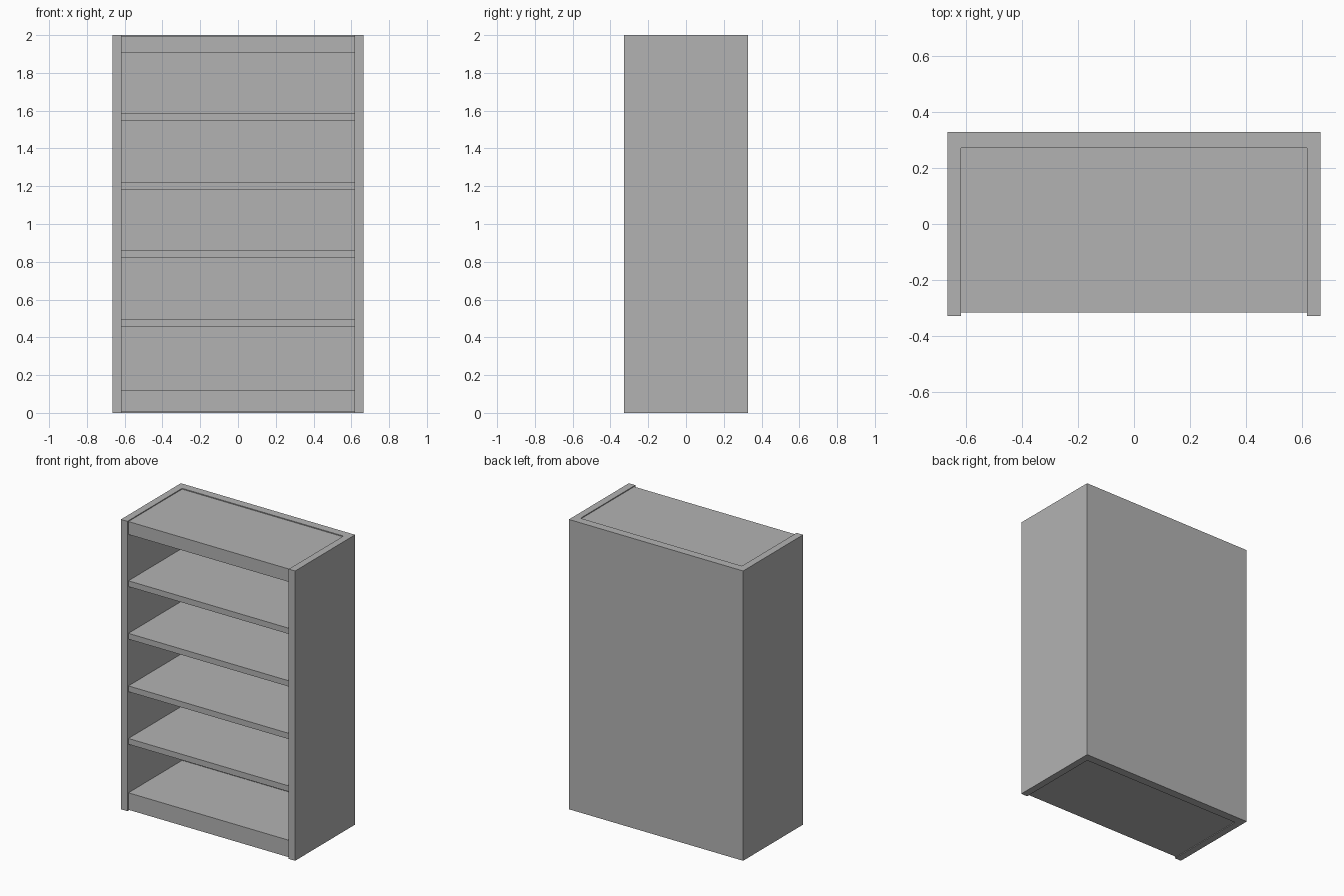
import bpy

cube = bpy.data.objects.get("Cube")
if cube:
    bpy.data.objects.remove(cube, do_unlink=True)

grey = bpy.data.materials.new("plain_grey")
grey.use_nodes = True
colour = (0.45, 0.45, 0.45, 1)
grey.diffuse_color = colour
grey.node_tree.nodes["Principled BSDF"].inputs["Base Color"].default_value = colour


def board(name, x, y, z):
    """Flat board spanning the given (low, high) ranges."""
    spans = (x, y, z)
    bpy.ops.mesh.primitive_cube_add(size=1, location=[(a + b) / 2 for a, b in spans])
    obj = bpy.context.object
    obj.name = name
    obj.scale = [b - a for a, b in spans]
    bpy.ops.object.transform_apply(location=False, rotation=False, scale=True)
    obj.data.materials.append(grey)
    return obj


WIDTH, INNER = 0.665, 0.616     # half widths outside and between the sides
FRONT, BACK = -0.327, 0.327
SHELF_FRONT, PANEL_FRONT = -0.315, 0.27

# Upright sides and back panel
board("left_side", (INNER, WIDTH), (FRONT, BACK), (0, 2))
board("right_side", (-WIDTH, -INNER), (FRONT, BACK), (0, 2))
board("back_panel", (-INNER, INNER), (PANEL_FRONT, BACK), (0, 2))

# Thick base and top, set in slightly from the ends of the sides
inside, depth = (-INNER, INNER), (SHELF_FRONT, PANEL_FRONT)
board("base", inside, depth, (0.005, 0.122))
board("top", inside, depth, (1.905, 1.994))

# Evenly spaced shelves
for i in range(4):
    z = 0.457 + i * 0.3627
    board(f"shelf_{i + 1}", inside, depth, (z, z + 0.04))
